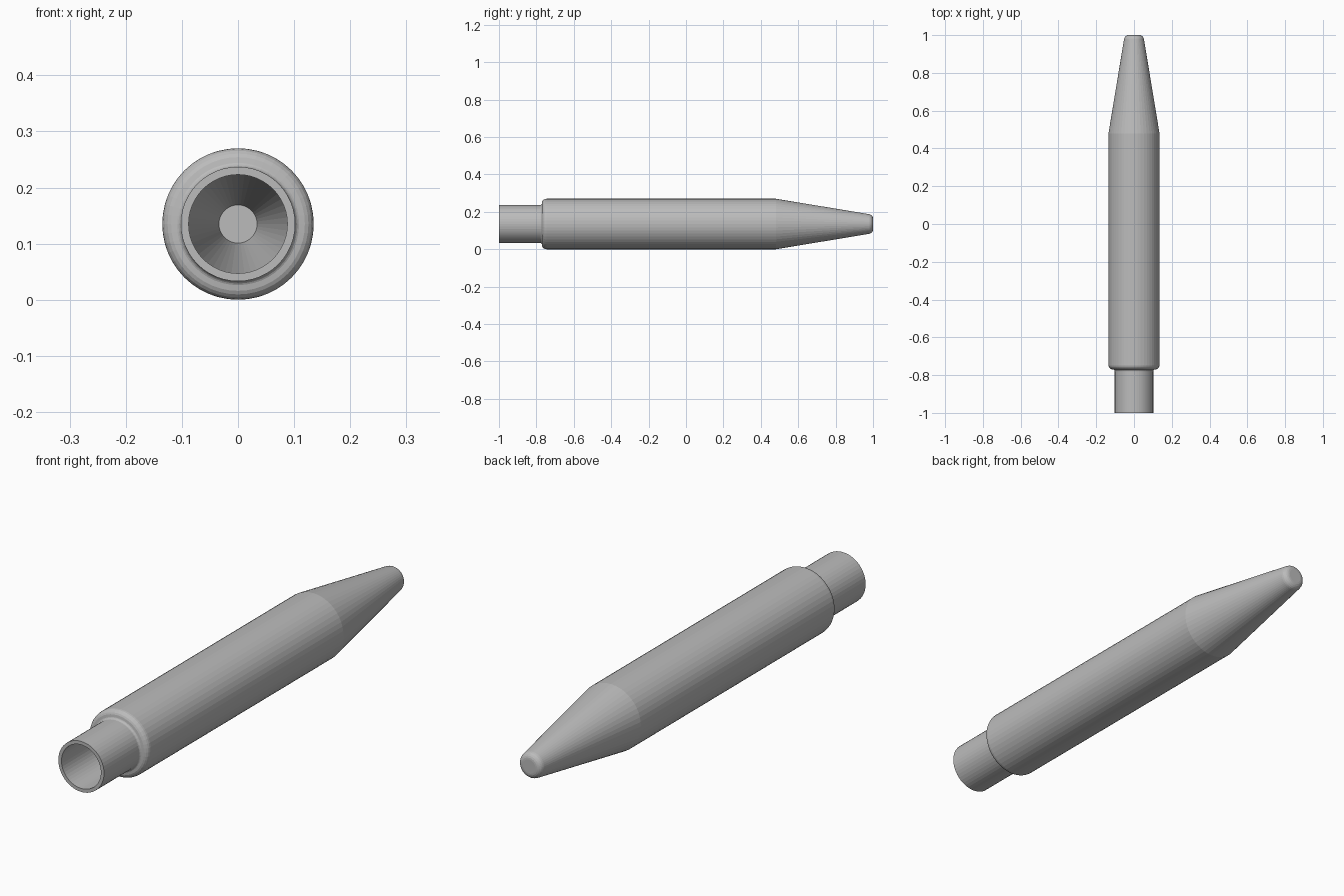
import bpy, bmesh, math

cube = bpy.data.objects.get("Cube")
if cube:
    bpy.data.objects.remove(cube, do_unlink=True)

SEGMENTS = 48
RADIUS = 0.135

grey = bpy.data.materials.new("plain_grey")
grey.use_nodes = True
colour = (0.5, 0.5, 0.5, 1)
grey.diffuse_color = colour
grey.node_tree.nodes["Principled BSDF"].inputs["Base Color"].default_value = colour


def arc(y, r, size, start, end, steps=5):
    """Rounded corner in the (y, radius) plane, angles in degrees from +y."""
    angles = [math.radians(start + (end - start) * i / steps) for i in range(steps + 1)]
    return [(y + size * math.cos(a), r + size * math.sin(a)) for a in angles]


def lathe(name, profile):
    """Revolve a (y, radius) profile around the long axis."""
    bm = bmesh.new()
    verts = [bm.verts.new((0, y, r)) for y, r in profile]
    edges = [bm.edges.new(pair) for pair in zip(verts, verts[1:])]
    bmesh.ops.spin(bm, geom=verts + edges, cent=(0, 0, 0), axis=(0, 1, 0),
                   angle=math.tau, steps=SEGMENTS, use_merge=True)
    bmesh.ops.remove_doubles(bm, verts=bm.verts, dist=1e-5)
    bmesh.ops.recalc_face_normals(bm, faces=bm.faces)
    mesh = bpy.data.meshes.new(name)
    bm.to_mesh(mesh)
    bm.free()
    obj = bpy.data.objects.new(name, mesh)
    obj.location.z = RADIUS
    bpy.context.collection.objects.link(obj)
    mesh.materials.append(grey)
    return obj


# Hollow shell: bore, open neck, filleted shoulder, barrel, taper and rounded tip
bore = [(0.97, 0), (0.97, 0.034), (0.48, 0.088), (-1, 0.088)]
neck = [(-1, 0.102)]
fillet = arc(-0.78, 0.112, 0.01, 270, 360)
shoulder = arc(-0.747, 0.112, 0.023, 180, 90)
barrel = [(0.48, RADIUS)]
tip = arc(0.975, 0.028, 0.025, 80, 0)
lathe("pen_barrel", bore + neck + fillet + shoulder + barrel + tip + [(1, 0)])
